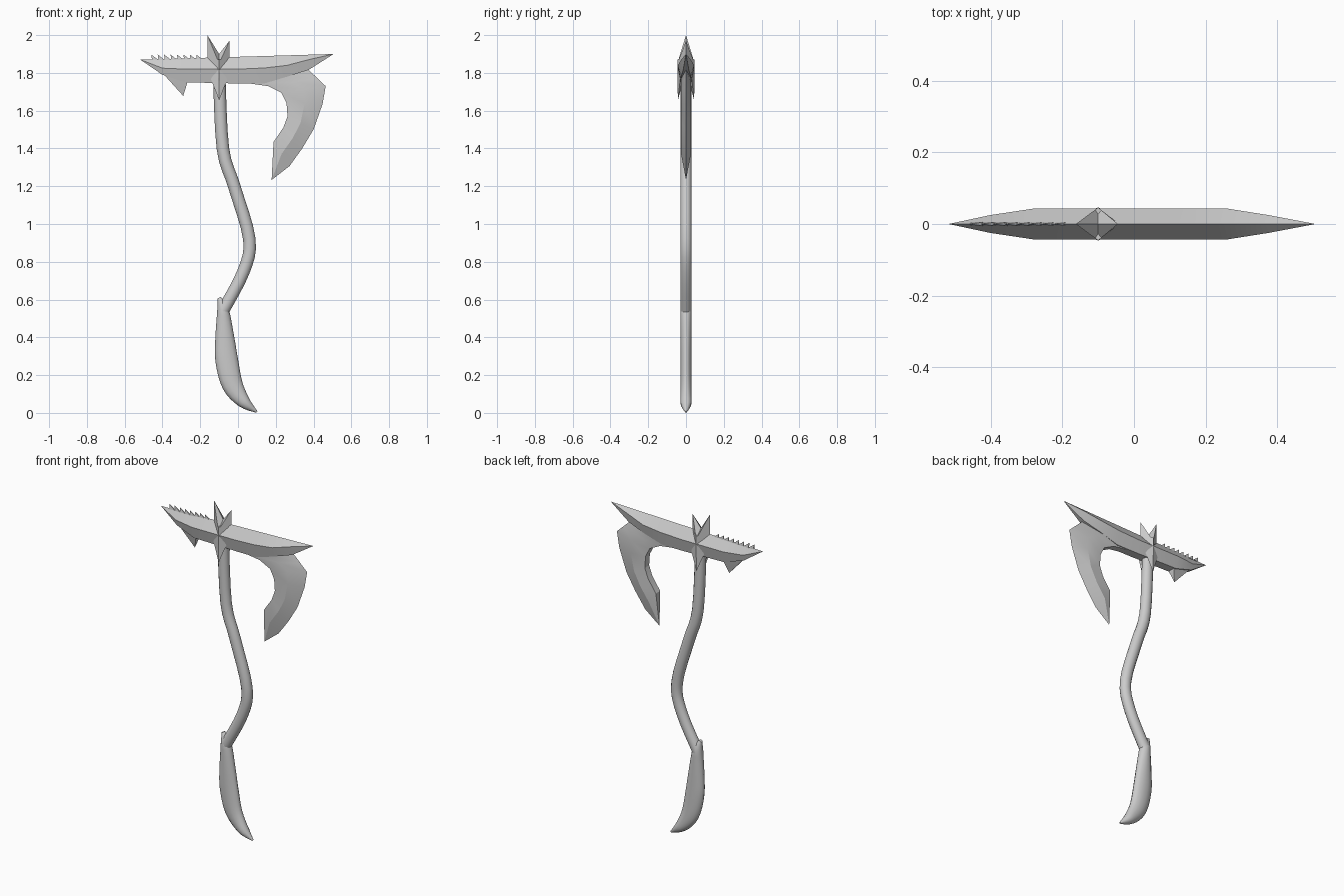
import bpy, bmesh, math
from mathutils import Vector

cube = bpy.data.objects.get("Cube")
if cube:
    bpy.data.objects.remove(cube)

# One plain grey for the whole weapon
grey = bpy.data.materials.new("plain_grey")
grey.use_nodes = True
grey.diffuse_color = (0.6, 0.6, 0.6, 1)
grey.node_tree.nodes["Principled BSDF"].inputs["Base Color"].default_value = grey.diffuse_color


def finish(name, bm, angle):
    bmesh.ops.remove_doubles(bm, verts=bm.verts, dist=0.0005)
    bmesh.ops.recalc_face_normals(bm, faces=bm.faces)
    mesh = bpy.data.meshes.new(name)
    bm.to_mesh(mesh)
    bm.free()
    mesh.materials.append(grey)
    obj = bpy.data.objects.new(name, mesh)
    bpy.context.collection.objects.link(obj)
    bpy.ops.object.select_all(action="DESELECT")
    obj.select_set(True)
    bpy.context.view_layer.objects.active = obj
    bpy.ops.object.shade_smooth_by_angle(angle=math.radians(angle))


def loft(name, rings, angle):
    """Skin a list of closed rings and cap both ends."""
    bm = bmesh.new()
    loops = [[bm.verts.new(point) for point in ring] for ring in rings]
    count = len(loops[0])
    for lower, upper in zip(loops, loops[1:]):
        for i in range(count):
            j = (i + 1) % count
            bm.faces.new((lower[i], lower[j], upper[j], upper[i]))
    bm.faces.new(loops[0])
    bm.faces.new(loops[-1])
    finish(name, bm, angle)


def hull(name, points):
    """Wrap a faceted solid around a few corner points."""
    bm = bmesh.new()
    for point in points:
        bm.verts.new(point)
    bmesh.ops.convex_hull(bm, input=bm.verts)
    finish(name, bm, 15)


def both(x, y, z):
    """A point and its mirror image through the flat plane of the axe."""
    return [(x, y, z), (x, -y, z)]


def spline(points, steps=4):
    """Smooth curve passing through every control point."""
    knots = [Vector(p) for p in points]
    knots = [knots[0]] + knots + [knots[-1]]
    curve = []
    for a, b, c, d in zip(knots, knots[1:], knots[2:], knots[3:]):
        for step in range(steps):
            t = step / steps
            curve.append(b + (c - a) * t / 2
                         + (a * 2 - b * 5 + c * 4 - d) * t**2 / 2
                         + (b * 3 - a - c * 3 + d) * t**3 / 2)
    return curve + [knots[-1]]


def sweep(name, points, sides=14):
    """Oval tube along (x, z, radius) control points, no deeper than the shaft."""
    curve = spline(points)
    rings = []
    for i, here in enumerate(curve):
        ahead = curve[min(i + 1, len(curve) - 1)] - curve[max(i - 1, 0)]
        across = Vector((ahead.y, -ahead.x)).normalized() * here.z
        depth = min(here.z, 0.03)
        ring = []
        for k in range(sides):
            turn = math.tau * k / sides
            shift = across * math.cos(turn)
            ring.append((here.x + shift.x, depth * math.sin(turn), here.y + shift.y))
        rings.append(ring)
    loft(name, rings, 50)


# Curved shaft and swelling grip with a hooked end
radius = 0.033
shaft_path = [(-0.1, 1.8), (-0.08, 1.4), (-0.02, 1.2), (0.06, 0.92), (0.03, 0.75), (-0.08, 0.54)]
sweep("shaft", [(x, z, radius) for x, z in shaft_path])
sweep("grip", [(-0.1, 0.61, 0.01), (-0.08, 0.55, 0.03), (-0.07, 0.4, 0.05), (-0.06, 0.28, 0.06),
               (-0.03, 0.15, 0.055), (0.03, 0.06, 0.035), (0.1, 0.005, 0.005)])

# Head bar, pointed at both ends: x, shoulder height, lower edge, half depth
rear, fore = -0.517, 0.506
full = 0.043
bar = [(rear, 1.87, 1.87, 0), (-0.4, 1.825, 1.79, 0.025), (-0.28, 1.82, 1.75, full),
       (0, 1.82, 1.744, full), (0.14, 1.826, 1.744, full), (0.26, 1.84, 1.78, full),
       (0.374, 1.87, 1.816, 0.025), (fore, 1.9, 1.9, 0)]
rings = []
for x, shoulder, low, half in bar:
    top = 1.87 + 0.03 * (x - rear) / (fore - rear)
    right_shoulder, left_shoulder = both(x, half, shoulder)
    right_low, left_low = both(x, half * 0.6, low)
    rings.append([(x, 0, top), right_shoulder, right_low, left_low, left_shoulder])
loft("head_bar", rings, 20)

# Small barb below the rear point
hull("rear_barb", both(-0.4, 0.01, 1.8) + both(-0.27, 0.03, 1.79)
     + both(-0.27, 0.02, 1.742) + [(-0.29, 0, 1.678)])

# Crescent blade: inner edge and sharp outer edge, with a bevel ridge halfway
blade = [((0.06, 1.744), (0.374, 1.816)), ((0.16, 1.73), (0.42, 1.772)),
         ((0.23, 1.695), (0.464, 1.73)), ((0.257, 1.64), (0.448, 1.636)),
         ((0.262, 1.57), (0.4, 1.5)), ((0.24, 1.51), (0.34, 1.4)),
         ((0.188, 1.434), (0.273, 1.307)), ((0.178, 1.233), (0.178, 1.233))]
rings = []
for inner, outer in blade:
    inner, outer = Vector(inner), Vector(outer)
    ridge = inner.lerp(outer, 0.5)
    half = min(0.026, (outer - inner).length / 5)
    front_inner, back_inner = both(inner.x, -half * 0.8, inner.y)
    front_ridge, back_ridge = both(ridge.x, -half, ridge.y)
    rings.append([front_inner, front_ridge, (outer.x, 0, outer.y), back_ridge, back_inner])
loft("crescent_blade", rings, 20)

# Row of hooked teeth on the rear top edge
pitch = 0.034
for i in range(8):
    x = -0.455 + pitch * i
    hull(f"tooth_{i + 1}", both(x, 0.005, 1.868) + both(x + pitch, 0.005, 1.868)
         + [(x - 0.004, 0, 1.897)])

# Diamond collar with upright spikes and hanging fangs
centre, reach, depth = -0.1, 0.058, 0.046
collar = []
for z in (1.76, 1.87):
    collar += both(centre, depth, z) + [(centre - reach, 0, z), (centre + reach, 0, z)]
hull("collar", collar)
for name, x, tip in (("rear_spike", -0.162, 2), ("fore_spike", -0.045, 1.97)):
    hull(name, both(centre, depth, 1.85) + [(x, 0, 1.82), (centre, 0, 1.9), (x, 0, tip)])
for name, side in (("front_fang", -1), ("back_fang", 1)):
    edge = side * 0.03
    hull(name, [(centre - 0.045, edge, 1.77), (centre + 0.045, edge, 1.77),
                (centre, side * depth, 1.82), (centre, side * 0.02, 1.74),
                (centre, side * full, 1.655)])
